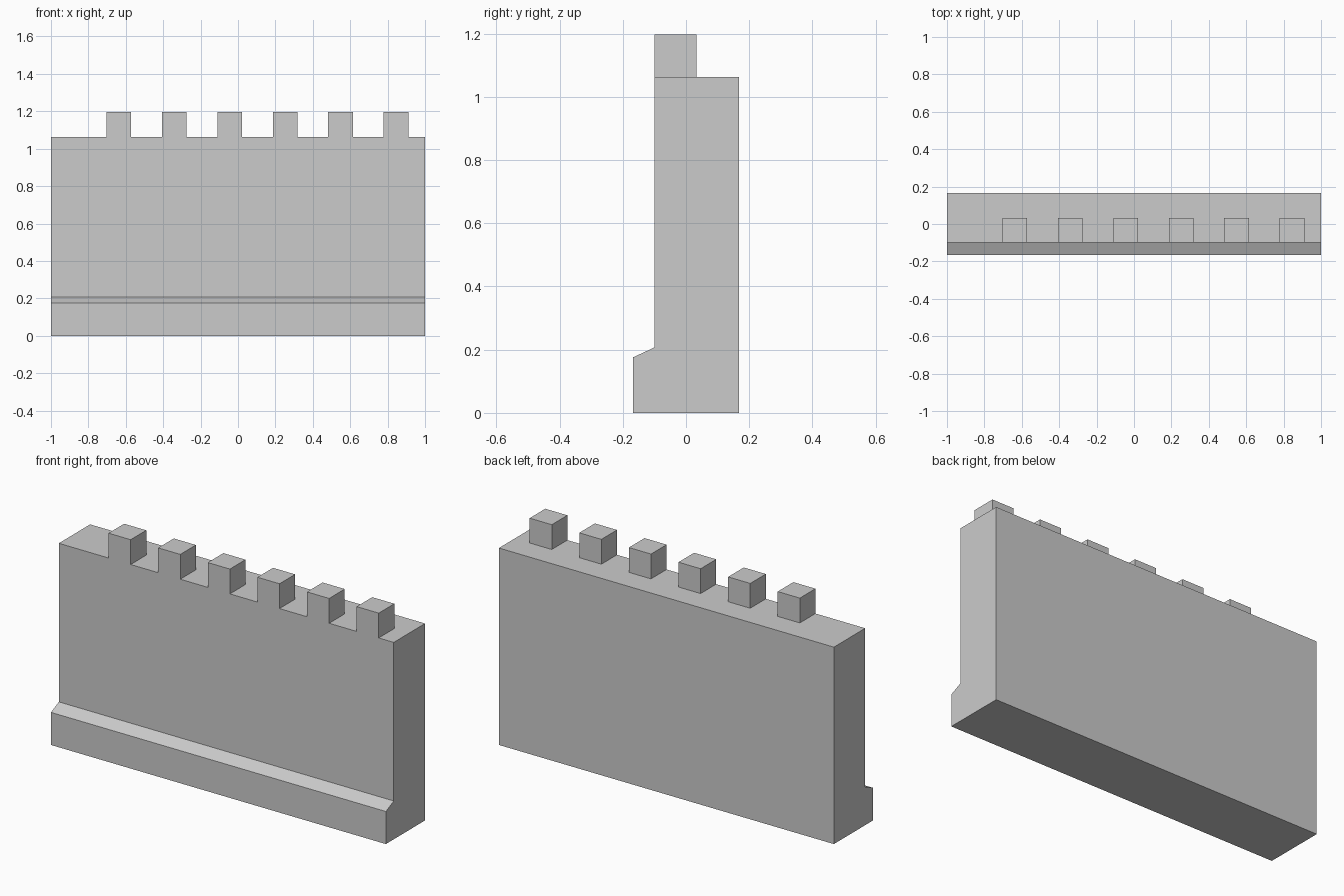
import bpy, bmesh, math

if "Cube" in bpy.data.objects:
    bpy.data.objects.remove(bpy.data.objects["Cube"])

# Wall side profile (y, z), running from the top front edge to the top middle
PROFILE = [(-0.10, 1.063), (-0.10, 0.207), (-0.167, 0.176), (-0.167, 0.0),
           (0.167, 0.0), (0.167, 1.063), (0.033, 1.063)]
MERLONS, FIRST, PITCH, WIDTH, HEIGHT = 6, -0.703, 0.2963, 0.132, 0.134

# Section positions along the wall: both ends and each merlon's sides
stations = [-1.0]
for i in range(MERLONS):
    x = FIRST + i * PITCH
    stations += [x, x + WIDTH]
stations.append(1.0)

bm = bmesh.new()
rings = [[bm.verts.new((x, y, z)) for y, z in PROFILE] for x in stations]
n = len(PROFILE)

# Wall skin and end caps
merlon_faces = []
for s, (a, b) in enumerate(zip(rings, rings[1:])):
    for k in range(n):
        j = (k + 1) % n
        face = bm.faces.new((a[k], a[j], b[j], b[k]))
        if k == n - 1 and s % 2 == 1:
            merlon_faces.append(face)
bm.faces.new(rings[0])
bm.faces.new(rings[-1][::-1])
bmesh.ops.recalc_face_normals(bm, faces=bm.faces[:])

# Merlons raised from the front half of the wall top
tops = bmesh.ops.extrude_discrete_faces(bm, faces=merlon_faces)["faces"]
bmesh.ops.translate(bm, verts=[v for f in tops for v in f.verts], vec=(0, 0, HEIGHT))

# Merge flat regions into single clean faces
bmesh.ops.recalc_face_normals(bm, faces=bm.faces[:])
bmesh.ops.dissolve_limit(bm, angle_limit=math.radians(1),
                         verts=bm.verts[:], edges=bm.edges[:])

mesh = bpy.data.meshes.new("battlement_wall")
bm.to_mesh(mesh)
bm.free()
wall = bpy.data.objects.new("battlement_wall", mesh)
bpy.context.collection.objects.link(wall)
